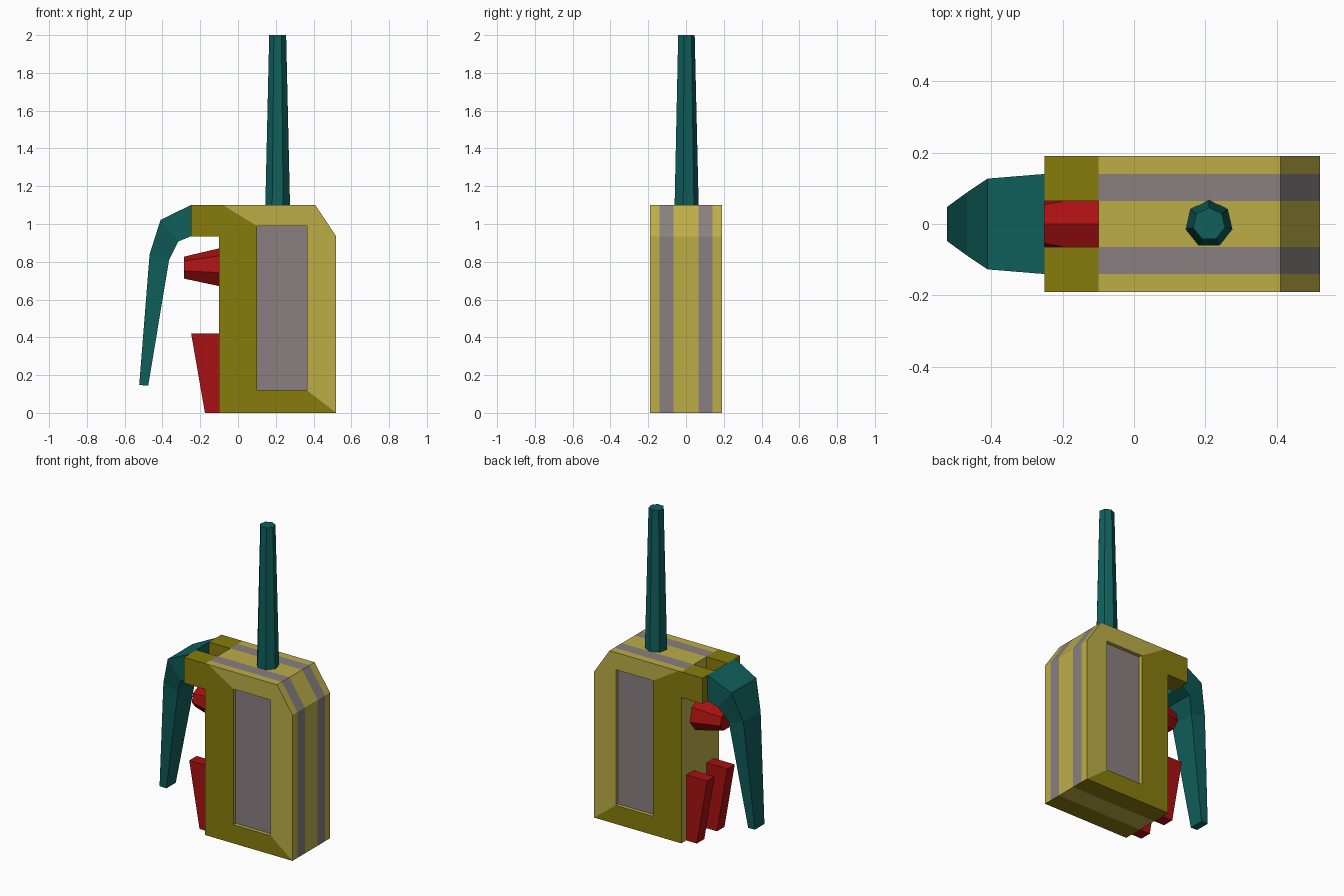
import bpy, bmesh, math
from mathutils import Matrix

if "Cube" in bpy.data.objects:
    bpy.data.objects.remove(bpy.data.objects["Cube"])


def material(name, rgb):
    lin = [c / 12.92 if c <= 0.04 else ((c + 0.055) / 1.055) ** 2.4 for c in rgb]
    m = bpy.data.materials.new(name)
    m.diffuse_color = (*lin, 1)
    m.use_nodes = True
    m.node_tree.nodes["Principled BSDF"].inputs["Base Color"].default_value = m.diffuse_color
    return m


OLIVE = material("dark olive", (0.53, 0.485, 0.05))
YELLOW = material("pale yellow", (0.74, 0.68, 0.28))
GREY = material("warm grey", (0.54, 0.50, 0.50))
RED = material("red", (0.66, 0.065, 0.07))
TEAL = material("teal", (0.06, 0.375, 0.36))


def finish(bm, name, mats):
    bmesh.ops.remove_doubles(bm, verts=bm.verts, dist=0.0005)
    bmesh.ops.recalc_face_normals(bm, faces=bm.faces)
    mesh = bpy.data.meshes.new(name)
    bm.to_mesh(mesh)
    bm.free()
    for m in mats:
        mesh.materials.append(m)
    ob = bpy.data.objects.new(name, mesh)
    bpy.context.collection.objects.link(ob)
    return ob


def face(bm, points, mat=0):
    f = bm.faces.new([bm.verts.new(p) for p in points])
    f.material_index = mat


def loft(name, rings, mat):
    bm = bmesh.new()
    for a, b in zip(rings, rings[1:]):
        for i in range(len(a)):
            j = (i + 1) % len(a)
            face(bm, [a[i], a[j], b[j], b[i]])
    face(bm, rings[0])
    face(bm, rings[-1])
    return finish(bm, name, [mat])


# Body: striped rim, two-tone side faces with sunken panels, forked hinge
O, Y, G = 0, 1, 2
core = [(-0.1, 0), (0.52, 0), (0.52, 0.935), (0.41, 1.1), (-0.08, 1.1), (-0.1, 1.1), (-0.1, 0.935)]
fork = [(-0.25, 1.1), (-0.25, 0.935)]
outer = core[:6] + fork + core[6:]
bands = [-0.19, -0.14, -0.065, 0.065, 0.14, 0.19]
bm = bmesh.new()
for k, (y0, y1) in enumerate(zip(bands, bands[1:])):
    prof = core if k == 2 else outer
    for i, p in enumerate(prof):
        q = prof[(i + 1) % len(prof)]
        if min(p[0], q[0]) < -0.2:
            mat = O                                  # fork
        elif p[1] == q[1] == 0:
            mat = Y if k == 2 else O                 # underside
        elif max(p[0], q[0]) <= -0.1:
            mat = Y                                  # grip side
        else:
            mat = G if k in (1, 3) else Y            # rim stripes
        face(bm, [(p[0], y0, p[1]), (q[0], y0, q[1]), (q[0], y1, q[1]), (p[0], y1, p[1])], mat)

window = [(0.10, 0.12), (0.365, 0.12), (0.365, 0.99), (0.10, 0.99)]
dark = [*fork, core[6], core[0], core[1], window[1], window[0], window[3], core[4], core[5]]
light = [core[1], core[2], core[3], core[4], window[3], window[2], window[1]]
for s in (-1, 1):
    y, yi = s * 0.19, s * 0.167
    face(bm, [(x, y, z) for x, z in dark], O)
    face(bm, [(x, y, z) for x, z in light], Y)
    face(bm, [(x, yi, z) for x, z in window], G)
    for i, p in enumerate(window):
        q = window[(i + 1) % 4]
        face(bm, [(p[0], y, p[1]), (q[0], y, q[1]), (q[0], yi, q[1]), (p[0], yi, p[1])], Y)
    # inner wall of each fork prong
    face(bm, [(x, s * 0.065, z) for x, z in [core[5], *fork, core[6]]], O)
finish(bm, "body", [OLIVE, YELLOW, GREY])

# Curved lever: outer point, inner point, half widths
stations = [((-0.25, 1.1), (-0.25, 0.935), 0.14, 0.14),
            ((-0.41, 1.022), (-0.317, 0.907), 0.127, 0.127),
            ((-0.468, 0.84), (-0.365, 0.81), 0.088, 0.088),
            ((-0.523, 0.147), (-0.475, 0.145), 0.048, 0.048)]
loft("lever", [[(a[0], -w, a[1]), (a[0], w, a[1]), (b[0], v, b[1]), (b[0], -v, b[1])]
               for a, b, w, v in stations], TEAL)

# Seven-sided antenna and push button


def ring(r):
    angles = [math.pi / 2 + i * math.tau / 7 for i in range(7)]
    return [(r * math.cos(a), r * math.sin(a)) for a in angles]


loft("antenna", [[(0.21 + x, y, z) for x, y in ring(r)]
                 for r, z in ((0.067, 1.1), (0.046, 2.0))], TEAL)
loft("push_button", [[(px, y, 0.766 + z) for y, z in ring(r)]
                     for r, px in ((0.105, -0.1), (0.061, -0.286))], RED)

# Pair of tapered grip fins
fin = [(-0.1, 0), (-0.175, 0), (-0.248, 0.42), (-0.1, 0.42)]
for side, s in (("front", -1), ("back", 1)):
    loft(side + "_fin", [[(x, s * y, z) for x, z in fin] for y in (0.065, 0.14)], RED)
